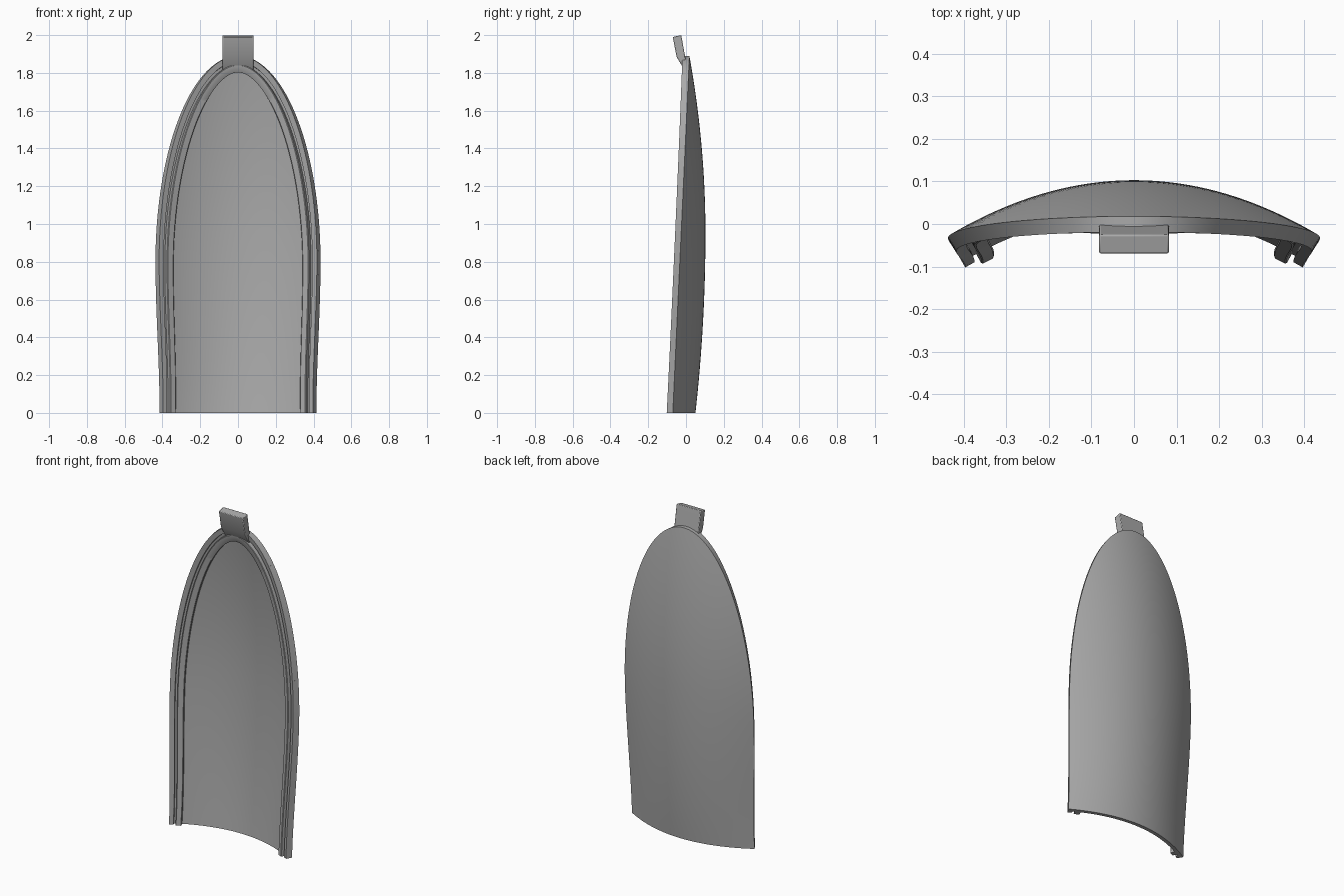
import bpy, bmesh, math
from mathutils import Vector

if "Cube" in bpy.data.objects:
    bpy.data.objects.remove(bpy.data.objects["Cube"])

TOP, MID, WIDE = 1.89, 0.8, 0.437

grey = bpy.data.materials.new("plain grey")
grey.diffuse_color = (0.4, 0.4, 0.4, 1)
grey.use_nodes = True
grey.node_tree.nodes["Principled BSDF"].inputs["Base Color"].default_value = grey.diffuse_color


def half_width(z):
    if z > MID:
        return WIDE * math.sqrt(max(0, 1 - ((z - MID) / (TOP - MID)) ** 2))
    t = max(z, 0) / MID
    return 0.415 + 0.022 * t * t * (3 - 2 * t)


def edge_y(z):
    return -0.07 + 0.0466 * z


def spine_y(z):
    if z < 0.95:
        return 0.103 - 0.053 * ((0.95 - z) / 0.95) ** 2
    return 0.103 - 0.085 * ((z - 0.95) / 0.94) ** 2


def surface(x, z, depth):
    """Point on the curved back, pushed inward by depth."""
    k = (spine_y(z) - edge_y(z)) / max(half_width(z) ** 2, 1e-6)
    y = max(spine_y(z) - k * x * x, edge_y(z))
    n = Vector((-2 * k * x, -1, 0)).normalized()
    return Vector((x, y, z)) + n * depth


def finish(name, bm, angle=35):
    bmesh.ops.remove_doubles(bm, verts=bm.verts, dist=1e-5)
    bmesh.ops.recalc_face_normals(bm, faces=bm.faces)
    me = bpy.data.meshes.new(name)
    bm.to_mesh(me)
    bm.free()
    me.materials.append(grey)
    ob = bpy.data.objects.new(name, me)
    bpy.context.collection.objects.link(ob)
    bpy.ops.object.select_all(action='DESELECT')
    bpy.context.view_layer.objects.active = ob
    ob.select_set(True)
    bpy.ops.object.shade_smooth_by_angle(angle=math.radians(angle))
    return ob


# Heights: even at the straight base, crowding toward the rounded tip
heights = [MID * i / 14 for i in range(14)]
heights += [MID + (TOP - MID) * math.sin(math.pi / 2 * i / 40) for i in range(41)]

# Curved shell: outer and inner skins joined along the base and rim
COLS = 40
bm = bmesh.new()
skins = []
for depth in (0, 0.022):
    skins.append([[bm.verts.new(surface((2 * j / COLS - 1) * half_width(z), z, depth))
                   for j in range(COLS + 1)] for z in heights])
for g in skins:
    for a, b in zip(g, g[1:]):
        for j in range(COLS):
            bm.faces.new((a[j], a[j + 1], b[j + 1], b[j]))
out, inn = skins
for j in range(COLS):
    bm.faces.new((out[0][j], out[0][j + 1], inn[0][j + 1], inn[0][j]))
for i in range(len(heights) - 1):
    for j in (0, COLS):
        bm.faces.new((out[i][j], out[i + 1][j], inn[i + 1][j], inn[i][j]))
finish("shell", bm)

# Arch outline with inward directions, left base over the tip to right base
path = []
for z in heights:
    if z > MID:
        n = Vector((half_width(z) / WIDE ** 2, (z - MID) / (TOP - MID) ** 2)).normalized()
    else:
        slope = (half_width(z + 1e-3) - half_width(z - 1e-3)) / 2e-3 if z > 0 else 0
        n = Vector((1, -slope)).normalized()
    path.append((half_width(z), z, n.x, n.y))
path = [(-x, z, -nx, nz) for x, z, nx, nz in path] + path[-2::-1]


def sweep(name, profile):
    """Sweep (inset, depth) points along the arch."""
    bm = bmesh.new()
    rings = []
    for x, z, nx, nz in path:
        grow = 1 + 0.35 * z / TOP
        rings.append([bm.verts.new(surface(x - nx * d * grow, max(0, z - nz * d * grow), h))
                      for d, h in profile])
    m = len(profile)
    for a, b in zip(rings, rings[1:]):
        for k in range(m):
            bm.faces.new((a[k], a[(k + 1) % m], b[(k + 1) % m], b[k]))
    bm.faces.new(rings[0])
    bm.faces.new(rings[-1])
    finish(name, bm)


# Outer flange and the inner rail, with a groove between them
sweep("edge_flange", [(0, 0.001), (0, 0.037), (0.022, 0.037), (0.025, 0.012)])
sweep("inner_rail", [(0.034, 0.012), (0.034, 0.046), (0.037, 0.049),
                     (0.062, 0.049), (0.065, 0.046), (0.065, 0.012)])

# Bent tab at the tip
side = [(-0.07, 1.99), (-0.025, 2.0), (-0.002, 1.87), (0.008, 1.81),
        (-0.008, 1.815), (-0.05, 1.885)]
bm = bmesh.new()
ends = [[bm.verts.new((x, y, z)) for y, z in side] for x in (-0.082, 0.082)]
for e in ends:
    bm.faces.new(e)
for k in range(len(side)):
    q = (k + 1) % len(side)
    bm.faces.new((ends[0][k], ends[0][q], ends[1][q], ends[1][k]))
tab = finish("tip_tab", bm, 30)
bevel = tab.modifiers.new("soft_edges", 'BEVEL')
bevel.width = 0.004
bevel.segments = 2
